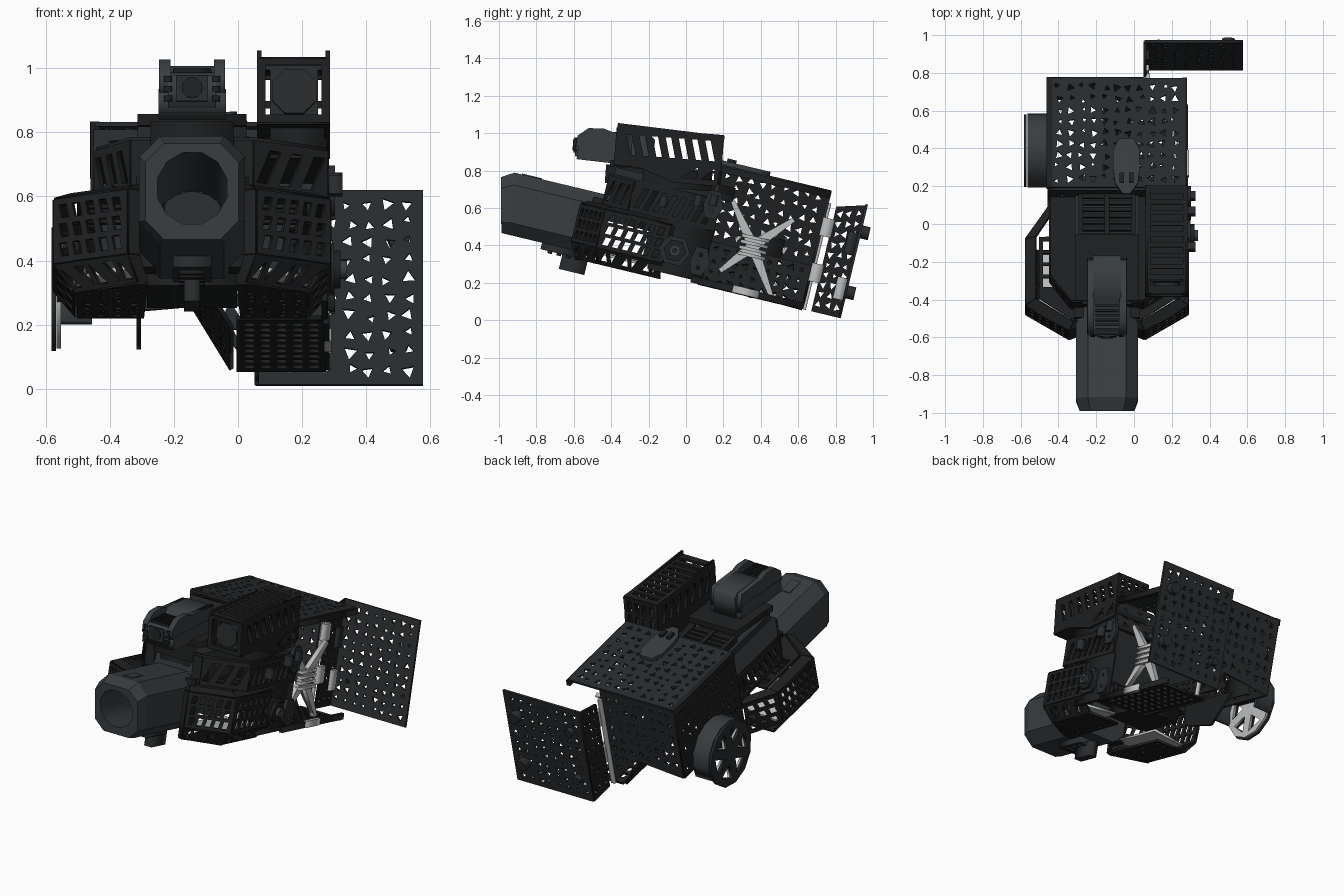
import bpy, bmesh, math, random
from mathutils import Matrix, Vector

if "Cube" in bpy.data.objects:
    bpy.data.objects.remove(bpy.data.objects["Cube"])

random.seed(4)
# Two tilted working frames: whole turret, and the flatter top-mounted units
T = Matrix.Translation((0, 0, .45)) @ Matrix.Rotation(math.radians(-13.5), 4, 'X')
T2 = Matrix.Translation((0, 0, .9)) @ Matrix.Rotation(math.radians(-4.5), 4, 'X')
CX = -.143


def mat(name, r, g, b):
    m = bpy.data.materials.new(name)
    m.diffuse_color = (r, g, b, 1)
    m.use_nodes = True
    m.node_tree.nodes["Principled BSDF"].inputs["Base Color"].default_value = m.diffuse_color
    return m


BLACK = mat("black_metal", .013, .014, .015)
GREY = mat("gunmetal", .04, .047, .052)
DARK = mat("dark_plate", .022, .025, .028)
SILVER = mat("bare_metal", .5, .51, .52)


def frame(a, b, o):
    a, b = Vector(a).normalized(), Vector(b)
    n = a.cross(b).normalized()
    m = Matrix((a, n.cross(a), n)).transposed().to_4x4()
    m.translation = o
    return m


def side(x): return frame((0, 1, 0), (0, 0, 1), (x, 0, 0))
def front(u): return frame((1, 0, 0), (0, 0, 1), (0, u, 0))
def top(v): return frame((1, 0, 0), (0, 1, 0), (0, 0, v))


def ngon(cx, cy, r, n, rot=0):
    return [(cx + r * math.cos(rot + k * math.tau / n), cy + r * math.sin(rot + k * math.tau / n)) for k in range(n)]


def inside(p, poly):
    c = False
    for (x1, y1), (x2, y2) in zip(poly, poly[1:] + poly[:1]):
        if (y1 > p[1]) != (y2 > p[1]) and p[0] < (x2 - x1) * (p[1] - y1) / (y2 - y1) + x1:
            c = not c
    return c


def plate(name, M, outline, thick, m=BLACK, holes=(), F=T):
    """Flat outline with holes, thickened evenly about plane M."""
    cu = bpy.data.curves.new(name, 'CURVE')
    cu.dimensions, cu.fill_mode, cu.extrude = '2D', 'BOTH', thick / 2
    loops = [outline]
    for h in holes:
        c = sum((Vector(p) for p in h), Vector((0, 0))) / len(h)
        if all(inside(c + (Vector(p) - c) * 1.2, outline) for p in h):
            loops.append(h)
    for l in loops:
        sp = cu.splines.new('POLY')
        sp.points.add(len(l) - 1)
        for q, p in zip(sp.points, l):
            q.co = (p[0], p[1], 0, 1)
        sp.use_cyclic_u = True
    tmp = bpy.data.objects.new(name + "_tmp", cu)
    bpy.context.collection.objects.link(tmp)
    me = bpy.data.meshes.new_from_object(tmp.evaluated_get(bpy.context.evaluated_depsgraph_get()))
    bpy.data.objects.remove(tmp)
    me.materials.clear()
    me.materials.append(m)
    ob = bpy.data.objects.new(name, me)
    bpy.context.collection.objects.link(ob)
    ob.matrix_world = F @ M
    return ob


def rect(a, b, c, d): return [(a, c), (b, c), (b, d), (a, d)]


def box(name, x0, x1, u0, u1, v0, v1, m=BLACK, F=T):
    return plate(name, top((v0 + v1) / 2), rect(x0, x1, u0, u1), v1 - v0, m, F=F)


def slots(nx, ny, lean=0., fx=.5, fy=.75):
    out = []
    for i in range(nx):
        for j in range(ny):
            cx, cy, w, h = .05 + .9 * (i + .5) / nx, .05 + .9 * (j + .5) / ny, .45 * fx / nx, .45 * fy / ny
            out.append([(cx - w - lean * w, cy - h), (cx + w - lean * w, cy - h), (cx + w + lean * w, cy + h), (cx - w + lean * w, cy + h)])
    return out


def tris(nx, ny, size=.43):
    out = []
    for i in range(nx):
        for j in range(ny):
            t, s = random.random() * 6.28, size * random.uniform(.5, 1)
            dx, dy = (random.uniform(-1, 1) * (.46 - s) for _ in "xy")
            out.append([(.03 + .94 * (i + .5 + dx + s * math.cos(t + k * 2.1)) / nx, .03 + .94 * (j + .5 + dy + s * math.sin(t + k * 2.1)) / ny) for k in range(3)])
    return out


def truss(n):
    return [[((i + .15) / n, y), ((i + .85) / n, y), ((i + .5 + .3 * (-1) ** i) / n, 1 - y)] for i in range(n) for y in [.15 if i % 2 else .85]]


def scaled(holes, a, b, c, d):
    return [[(a + x * (b - a), c + y * (d - c)) for x, y in h] for h in holes]


def panel(name, pts, holes=(), thick=.014, m=BLACK, F=T):
    """Plate through four corners; holes are given in the unit square."""
    p = [Vector(q) for q in pts]
    M = frame(p[1] - p[0], p[3] - p[0], p[0])
    q = [(M.inverted() @ v).to_2d() for v in p]
    bil = lambda s, t: tuple((q[0] * (1 - s) + q[1] * s) * (1 - t) + (q[3] * (1 - s) + q[2] * s) * t)
    return plate(name, M, [tuple(v) for v in q], thick, m, [[bil(*h) for h in hole] for hole in holes], F)


# Barrel: chamfered square shroud, raked tapered muzzle and a twelve-sided bore
bm = bmesh.new()
octa = [(.165, .1), (.1, .165), (-.1, .165), (-.165, .1), (-.165, -.1), (-.1, -.165), (.1, -.165), (.165, -.1)]
rings = [[bm.verts.new((CX + x * s, u - rake * z, -.05 + z * s + dz)) for x, z in octa] for u, s, dz, rake in [(-1.0, .88, -.02, .22), (-.945, 1, 0, .15), (-.44, 1, 0, 0)]]
for a, b in zip(rings, rings[1:]):
    for k in range(8):
        bm.faces.new((a[k], a[k - 1], b[k - 1], b[k]))
bm.faces.new(rings[0])
bm.faces.new(rings[-1][::-1])
bmesh.ops.recalc_face_normals(bm, faces=bm.faces)
me = bpy.data.meshes.new("barrel_shroud")
bm.to_mesh(me)
me.materials.append(GREY)
barrel = bpy.data.objects.new("barrel_shroud", me)
bpy.context.collection.objects.link(barrel)
barrel.matrix_world = T
cut = plate("bore_cutter", front(-.9), ngon(CX, -.06, .112, 12, .26), .8, GREY)
cut.hide_render = True
mod = barrel.modifiers.new("bore", 'BOOLEAN')
mod.object, mod.solver = cut, 'EXACT'
barrel.data = bpy.data.meshes.new_from_object(barrel.evaluated_get(bpy.context.evaluated_depsgraph_get()))
barrel.modifiers.clear()
bpy.data.objects.remove(cut)
plate("bore_back", front(-.5), ngon(CX, -.06, .11, 12), .02, DARK)
for s in (-1, 1):
    box("barrel_clamp", CX + s * .13 - .045, CX + s * .13 + .045, -.53, -.44, -.2, .09)
box("muzzle_top_block", CX - .03, CX + .03, -.93, -.82, .11, .12, GREY)
# Under-barrel hook
box("under_rail", CX - .06, CX + .06, -.74, -.54, -.25, -.2, DARK)
box("under_hook", CX - .025, CX + .025, -.62, -.48, -.33, -.24, DARK)
for k in range(4):
    box("under_rail_tooth", CX - .04, CX + .04, -.7 + .05 * k, -.675 + .05 * k, -.262, -.25)

# Side cages, mirrored about the barrel axis
for s in (-1, 1):
    plan = [(.165, -.57), (.2, -.585), (.428, -.45), (.428, -.09), (.31, .08)]
    P = lambda k, v, f=1.: (CX + s * plan[k][0] * f, plan[k][1] * (1 if f == 1 else .93), v)
    for k, n in enumerate((0, 5, 6, 3)):
        panel("cage_wall", [P(k, -.17), P(k + 1, -.17), P(k + 1, .035), P(k, .035)], slots(n, 3, .35, .55, .7) if n else ())
        panel("cage_rim", [P(k, .035), P(k + 1, .035), P(k + 1, .055, .88), P(k, .055, .88)])
        if k < 3:
            panel("cage_chin", [P(k, -.17), P(k + 1, -.17), P(k + 1, -.25, .84), P(k, -.25, .84)], truss(n) if n else ())
    fl = [(CX + s * d * .84, u * .93) for d, u in plan[:4]] + [(CX + s * .15, -.08)]
    xs = sorted((CX + s * .15, CX + s * .36))
    plate("cage_floor", top(-.25), fl, .014, BLACK, scaled(tris(4, 8), *xs, -.5, -.08))
    plate("cage_top", top(.05), fl, .014, BLACK, scaled(slots(1, 5, 0, .9, .75), *xs, -.45, -.08))
    panel("cage_inner_plate", [(CX + s * .15, -.5, -.18), (CX + s * .36, -.38, -.2), (CX + s * .36, -.12, -.2), (CX + s * .15, -.12, -.18)], m=SILVER)
    # Upper shoulder with slanted vents
    w = .30 if s < 0 else .42
    S = [(.13, -.47), (.19, -.47), (w, -.33), (w, .14)]
    for k, n in enumerate((0, 3, 8)):
        (d0, u0), (d1, u1) = S[k], S[k + 1]
        q = [(CX + s * d0, u0, .06), (CX + s * d1, u1, .06), (CX + s * d1, u1, .22), (CX + s * d0, u0, .22)]
        panel("shoulder_wall", q, slots(n, 1, 1.2, .5, .75) if n else ())
    plate("shoulder_top", top(.225), [(CX + s * d, u) for d, u in S] + [(CX, .14), (CX, -.47)], .014, BLACK)

# Core and deck
box("core_block", CX - .14, CX + .14, -.2, .1, -.18, .2)
box("core_neck", CX - .1, CX + .1, -.46, -.2, -.02, .2)
plate("bulkhead", front(.1), rect(-.45, .275, -.1, .39), .02, DARK, scaled(tris(8, 3), -.45, .275, .24, .38))
box("deck_plate", CX - .17, CX + .17, -.45, .2, .23, .27, DARK)
panel("deck_ramp", [(CX - .16, -.47, .1), (CX + .16, -.47, .1), (CX + .16, -.4, .26), (CX - .16, -.4, .26)], m=DARK)
for k in range(9):
    box("deck_rib", CX - .13, CX + .13, -.14 + .035 * k, -.12 + .035 * k, .27, .3)
for d in (-.14, 0, .14):
    box("deck_rail", CX + d - .012, CX + d + .012, -.15, .2, .27, .31)

# Pivot hub and side brackets
for r, x, m in ((.085, .285, DARK), (.062, .305, BLACK), (.03, .325, GREY)):
    plate("pivot_hub", side(x), ngon(-.04, -.09, r, 6 if r > .05 else 12), .03, m, [ngon(-.04, -.09, .012, 8)])
box("hub_mount_wall", .26, .28, -.16, .14, -.22, .06)
for v in (-.12, .19):
    plate("side_bracket", side(.292), [(.07, v - .07), (.13, v - .07), (.16, v), (.13, v + .08), (.07, v + .08), (.05, v)], .02, DARK, [ngon(.1, v - .03, .01, 8), ngon(.1, v + .04, .01, 8)])
for u, v in ((.02, .2), (.1, .22), (-.16, .15)):
    box("side_knob", .28, .325, u - .02, u + .02, v - .03, v + .03, DARK)

# Rear housing: roof, left wall, back wall, partial floor, open right side
L, R, V1, V0 = -.452, .27, .41, -.235
panel("rear_roof", [(L, .1, V1), (R, .1, V1), (R, .695, V1), (L, .695, V1)], tris(11, 9, .4), m=DARK)
panel("left_wall", [(L, .1, -.06), (L, .695, -.06), (L, .695, V1), (L, .1, V1)], tris(9, 7, .4))
panel("inner_wall", [(-.02, .12, V0), (-.02, .69, V0), (-.16, .69, .0), (-.16, .12, .0)], tris(9, 4, .42))
back = [(L, V1), (.05, V1), (.05, V0), (-.12, -.03), (L, -.06)]
plate("back_wall", front(.695), back, .014, DARK, scaled(tris(8, 9, .4), L, .05, V0, V1))
panel("rear_floor", [(-.005, .08, V0 + .02), (.275, .08, V0 + .02), (.275, .695, V0), (-.005, .695, V0)], slots(5, 9, .3, .65, .6))
panel("left_stay", [(-.31, .15, -.2), (-.31, .4, -.24), (-.31, .55, -.06), (-.31, .12, -.06)])
box("roof_rim", R - .012, R + .01, .1, .7, V1 - .035, V1)
box("floor_rim", .265, .285, .08, .7, V0, V0 + .035)
box("left_rim", L - .01, L + .02, .1, .7, V1 - .03, V1 + .008)
plate("roof_hatch", top(V1 + .016), [(-.11, .19), (-.1, .12), (-.06, .06), (-.02, .06), (.02, .12), (.03, .19), (.03, .3), (0, .36), (-.08, .36), (-.11, .3)], .025, GREY)
for dx in (-.025, .025):
    box("roof_latch", -.04 + dx - .012, -.04 + dx + .012, .12, .17, V1 + .02, V1 + .045)

# Bare metal cross frame in the right opening
X = .2
c = Vector((X, .36, .03))
for u, v in ((.2, .24), (.54, .22), (.22, -.14), (.52, -.21)):
    d = Vector((X, u, v)) - c
    n = Vector((0, -d.z, d.y)).normalized()
    panel("cross_arm", [c - n * .03, c + d - n * .012, c + d + n * .012, c + n * .03], thick=.03, m=SILVER)
for k in range(4):
    box("cross_slat", X, X + .03, .29, .44, -.03 + .032 * k, -.012 + .032 * k, SILVER)

# Drum on the left side: upper hood plus pierced cover disc
du, dv = .41, -.045
arc = [(math.cos(a), math.sin(a)) for a in [math.radians(-20 + 25 * k) for k in range(10)]]
plate("drum_hood", side(-.51), [(du + .2 * a, dv + .2 * b) for a, b in arc] + [(du + .18 * a, dv + .18 * b) for a, b in arc[::-1]], .11, GREY)
spokes = [[(du + r * math.cos(a + o), dv + r * math.sin(a + o)) for r, o in ((.06, 0), (.155, -.35), (.155, .35))] for a in [k * math.tau / 6 for k in range(6)]]
plate("drum_cover", side(-.575), ngon(du, dv, .198, 12), .014, DARK, spokes)
plate("drum_liner", side(-.558), ngon(du, dv, .19, 12), .014, SILVER, spokes)
box("drum_mount", -.55, -.44, .3, .52, -.02, .1)

# Open door: hinge panel, main panel, latches and hinges
panel("hinge_panel", [(.058, .745, V0), (.058, .9, V0), (.058, .9, .385), (.058, .745, .34)], tris(3, 10, .42))
panel("door_panel", [(.055, .9, V0), (.577, .9, V0), (.577, .9, .39), (.055, .9, .39)], tris(8, 10, .4), m=DARK)
for v in (-.09, .24):
    plate("door_latch", front(.925), ngon(.5, v, .035, 8), .05, DARK)
    plate("door_latch_b", front(.92), ngon(.13, v, .025, 8), .04, DARK)
for v in (-.08, .17):
    box("door_hinge", .06, .085, .69, .755, v, v + .1, SILVER)
    box("hinge_leaf", .064, .08, .84, .895, v - .06, v + .06, SILVER if v < 0 else DARK)
box("hinge_post", .04, .065, .7, .715, V0, .35, SILVER)
box("floor_hinge", .27, .292, .31, .45, V0, V0 + .04, SILVER)

# Slotted ammunition box on top, in the flatter frame
for x in (.066, .28):
    plate("ammo_box_side", side(x), [(-.38, -.1), (-.375, .125), (.2, .1), (.18, -.17), (-.05, -.17), (-.25, -.1)], .014, BLACK,
          scaled(slots(7, 1, -1, .42, .8), -.36, .19, -.06, .09) + [[(-.02, -.14), (.07, -.14), (.07, -.08)], [(.09, -.14), (.16, -.14), (.16, -.08)]], T2)
bx = rect(.06, .285, -.375, .195)
plate("ammo_box_top", top(.098), bx, .014, BLACK, scaled(slots(1, 9, 0, .85, .55), .06, .285, -.375, .195), T2)
plate("ammo_box_floor", top(-.098), bx, .014, BLACK, (), T2)
plate("ammo_box_front", front(-.37), rect(.06, .285, -.1, .1), .02, BLACK, [rect(.085, .26, -.075, .08)], T2)
plate("ammo_box_rear", front(.19), rect(.06, .285, -.16, .1), .014, BLACK, scaled(slots(4, 2), .06, .285, -.1, .1), T2)
plate("ammo_box_port", front(-.34), ngon(.175, 0, .075, 8, .39), .05, DARK, (), T2)
plate("ammo_box_inner", front(-.3), rect(.075, .27, -.09, .09), .02, DARK, [rect(.085, .1, -.07, .07), rect(.25, .262, -.07, .07)], T2)
box("ammo_box_pedestal", .1, .27, -.22, .15, -.2, -.09, BLACK, T2)

# Sight unit on top
plate("sight_body", side(CX), [(-.59, -.07), (-.59, .03), (-.55, .045), (-.42, .045), (-.4, .075), (-.2, .075), (-.17, .05), (-.17, -.09), (-.5, -.07)], .15, GREY, (), T2)
plate("sight_skirt", side(CX), [(-.58, -.085), (-.575, -.01), (-.2, 0), (-.17, -.1)], .21, GREY, (), T2)
for s in (-1, 1):
    plate("sight_ear", side(CX + s * .085), [(-.59, -.02), (-.585, .04), (-.53, .085), (-.45, .09), (-.4, .075), (-.2, .07), (-.18, -.04)], .035, GREY, (), T2)
    for k in range(3):
        box("sight_port", CX + s * .075 - .012, CX + s * .075 + .012, -.595, -.585, -.05 + .03 * k, -.032 + .03 * k, BLACK, T2)
plate("sight_bezel", front(-.59), rect(CX - .05, CX + .05, -.05, .03), .02, DARK, (), T2)
plate("sight_lens", front(-.596), ngon(CX, -.008, .033, 12), .02, BLACK, (), T2)
for k in range(6):
    box("sight_grille", CX - .06, CX + .06, -.57 + .025 * k, -.557 + .025 * k, .04, .055, BLACK, T2)
box("sight_mount", CX - .17, CX + .17, -.4, -.05, -.11, -.075, BLACK, T2)
box("sight_riser", CX - .13, CX + .13, -.42, -.1, -.2, -.1, BLACK, T2)
